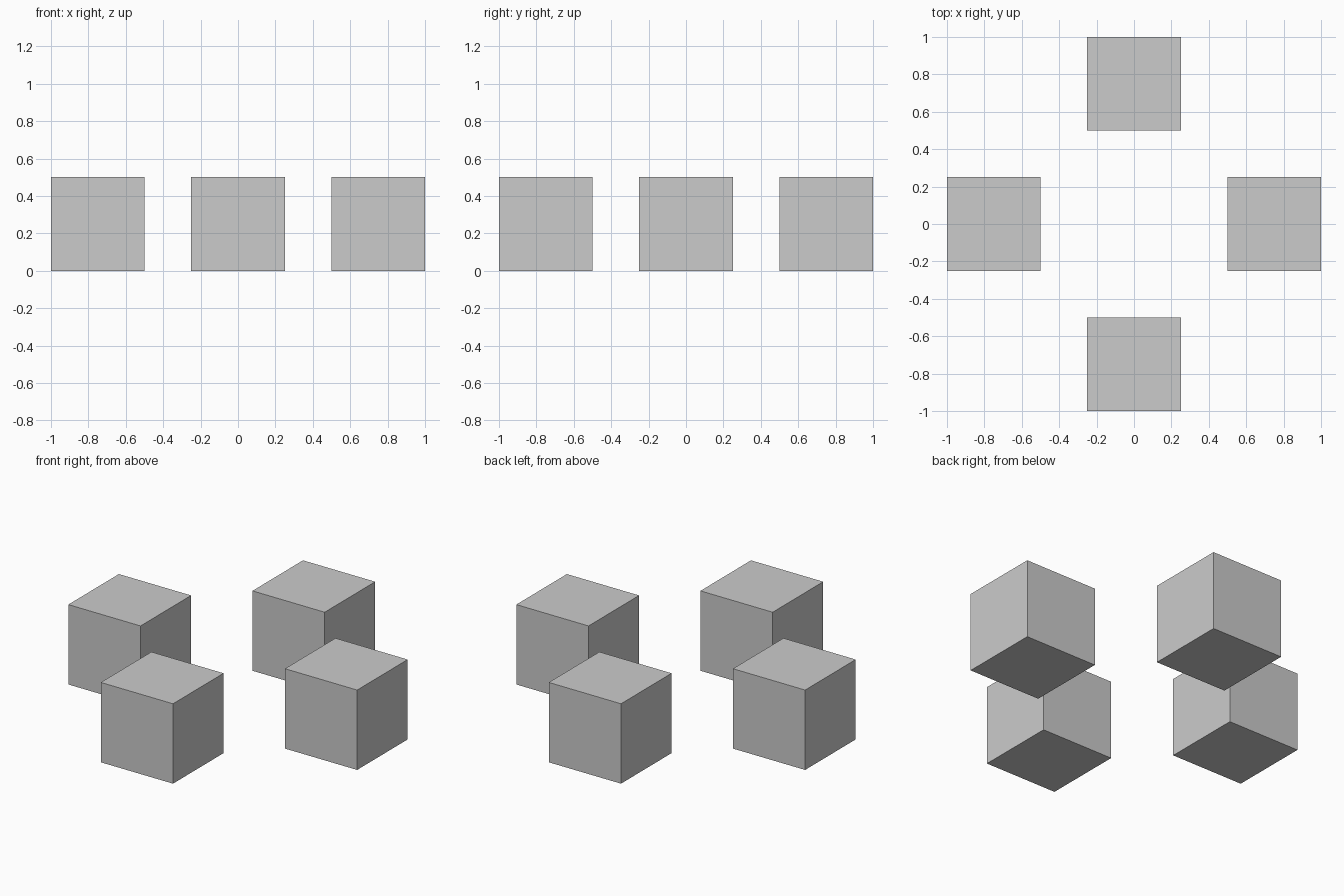
import bpy

if "Cube" in bpy.data.objects:
    bpy.data.objects.remove(bpy.data.objects["Cube"])

SIZE = 0.5     # edge length of each cube
OFFSET = 0.75  # distance of each cube centre from the middle

# Four equal cubes standing on the ground in a cross layout
layout = {
    "right_cube": (1, 0),
    "left_cube": (-1, 0),
    "back_cube": (0, 1),
    "front_cube": (0, -1),
}
for name, (dx, dy) in layout.items():
    bpy.ops.mesh.primitive_cube_add(
        size=SIZE, location=(dx * OFFSET, dy * OFFSET, SIZE / 2))
    bpy.context.object.name = name
